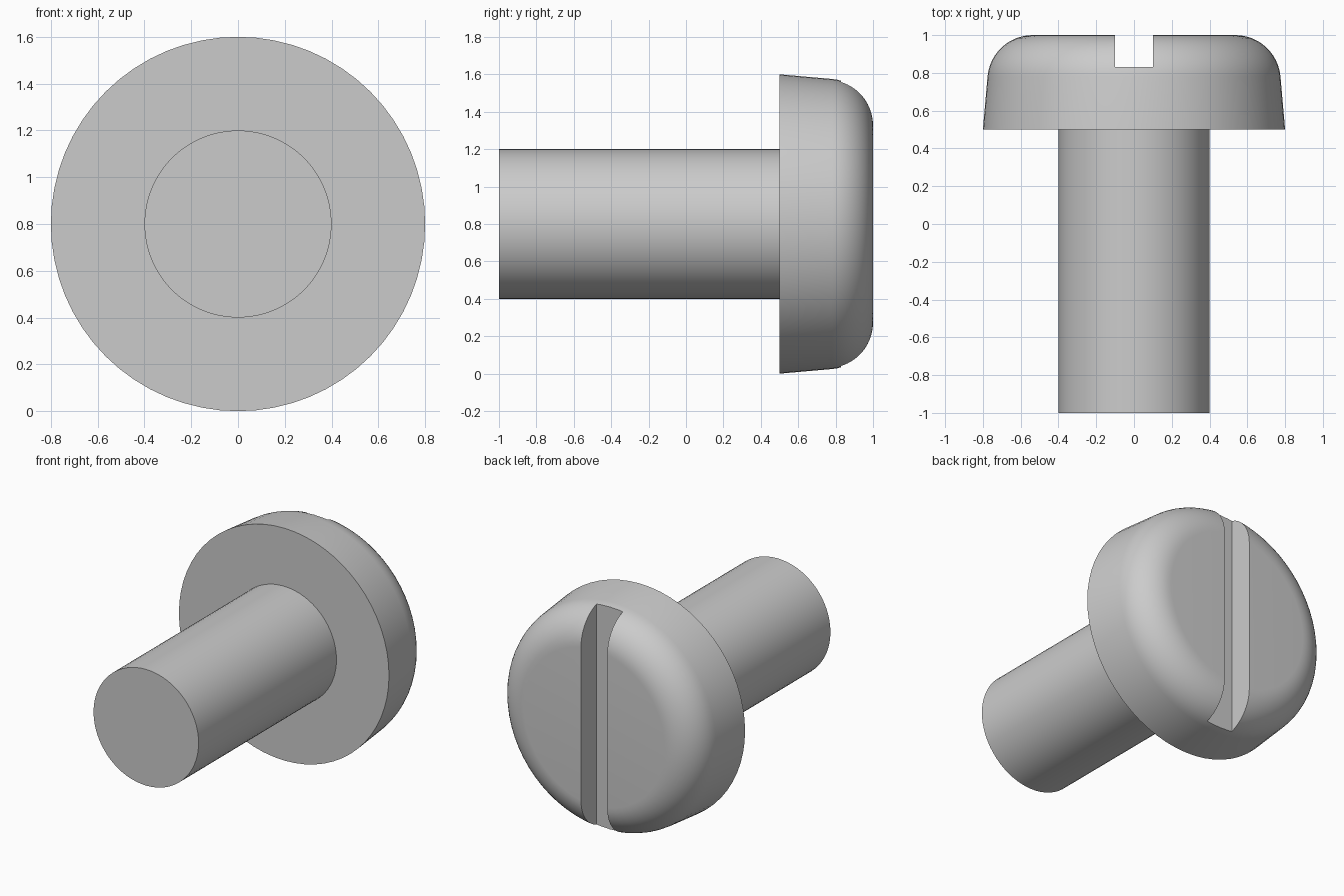
import bpy, bmesh
from math import radians, sin, cos, tan, pi
from mathutils import Matrix, Vector

if "Cube" in bpy.data.objects:
    bpy.data.objects.remove(bpy.data.objects["Cube"])

SIDES = 64
AXIS_Z = 0.8

steel = bpy.data.materials.new("grey steel")
steel.use_nodes = True
colour = (0.6, 0.6, 0.6, 1)
steel.diffuse_color = colour
steel.node_tree.nodes["Principled BSDF"].inputs["Base Color"].default_value = colour


def lathe(name, profile):
    """Spin (radius, y) points around the lengthways axis."""
    bm = bmesh.new()
    verts = [bm.verts.new((r, y, 0)) for r, y in profile]
    edges = [bm.edges.new(pair) for pair in zip(verts, verts[1:])]
    bmesh.ops.spin(bm, geom=verts + edges, cent=(0, 0, 0), axis=(0, 1, 0),
                   angle=2 * pi, steps=SIDES, use_merge=True)
    bmesh.ops.remove_doubles(bm, verts=bm.verts, dist=1e-5)
    # Close the open rims with flat caps
    rims = [e for e in bm.edges if e.is_boundary]
    bmesh.ops.holes_fill(bm, edges=rims, sides=0)
    bmesh.ops.recalc_face_normals(bm, faces=bm.faces)
    bmesh.ops.translate(bm, vec=(0, 0, AXIS_Z), verts=bm.verts)
    mesh = bpy.data.meshes.new(name)
    bm.to_mesh(mesh)
    bm.free()
    mesh.materials.append(steel)
    obj = bpy.data.objects.new(name, mesh)
    bpy.context.collection.objects.link(obj)
    return obj


def activate(obj):
    bpy.ops.object.select_all(action='DESELECT')
    obj.select_set(True)
    bpy.context.view_layer.objects.active = obj


# Head: slightly tapered wall flowing into a rounded rim
taper = radians(5)
fillet = 0.24
centre_y = 1 - fillet
tangent_y = centre_y + fillet * sin(taper)
centre_r = 0.8 - tan(taper) * (tangent_y - 0.5) - fillet * cos(taper)
steps = 12
angles = [taper + (pi / 2 - taper) * i / steps for i in range(steps + 1)]
head = lathe("screw_head", [(0.8, 0.5)] + [
    (centre_r + fillet * cos(a), centre_y + fillet * sin(a)) for a in angles])

# Shank: plain cylinder
shank = lathe("screw_shank", [(0.4, -1), (0.4, 0.5)])

# Driver slot, cut straight across the head
bpy.ops.mesh.primitive_cube_add(size=1, location=(0, 0.93, AXIS_Z))
cutter = bpy.context.object
cutter.name = "slot_cutter"
cutter.scale = (0.2, 0.2, 2)
cutter.hide_render = True
cutter.data.materials.append(steel)
activate(head)
cut = head.modifiers.new("slot", 'BOOLEAN')
cut.operation = 'DIFFERENCE'
cut.solver = 'EXACT'
cut.object = cutter
bpy.ops.object.modifier_apply(modifier=cut.name)
bpy.data.objects.remove(cutter)

for part in (head, shank):
    activate(part)
    bpy.ops.object.shade_smooth_by_angle(angle=radians(30))
